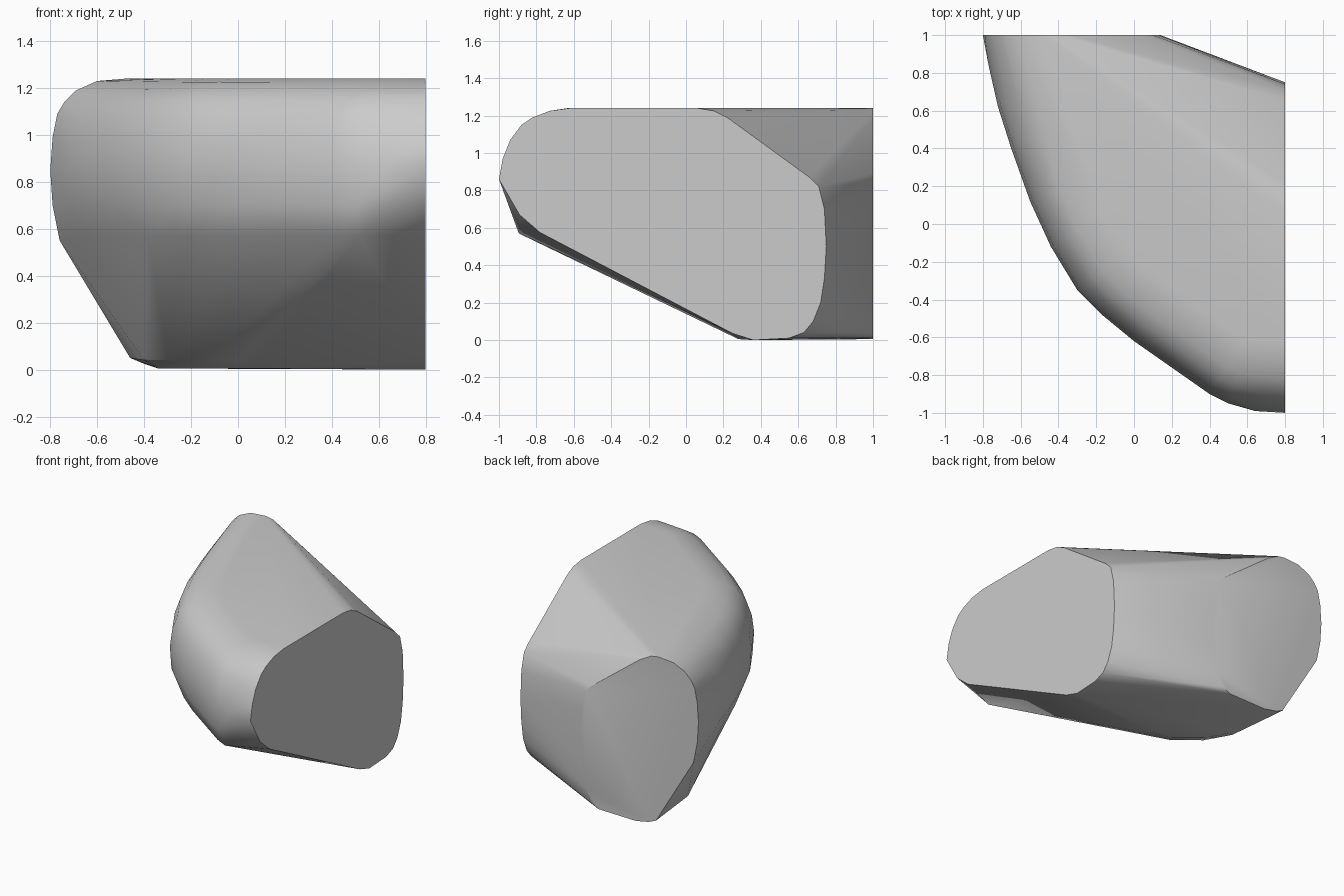
import bpy, bmesh, math
from mathutils import Vector

cube = bpy.data.objects.get("Cube")
if cube:
    bpy.data.objects.remove(cube, do_unlink=True)

grey = bpy.data.materials.new("plain_grey")
grey.use_nodes = True
colour = (0.6, 0.6, 0.6, 1)
grey.diffuse_color = colour
grey.node_tree.nodes["Principled BSDF"].inputs["Base Color"].default_value = colour

# Flat right-hand end, as (y, z)
side_end = [(-1, .86), (-.98, .97), (-.94, 1.07), (-.88, 1.15), (-.82, 1.19), (-.73, 1.225),
            (-.62, 1.24), (.06, 1.24), (.15, 1.225), (.22, 1.19), (.66, .87), (.71, .82),
            (.74, .7), (.75, .5), (.74, .33), (.72, .2), (.68, .1), (.63, .04), (.55, .01),
            (.36, 0), (.25, .035), (-.78, .575), (-.89, .67)]
# Flat back end, as (x, z)
back_end = [(-.8, .85), (-.79, .99), (-.77, 1.09), (-.74, 1.14), (-.69, 1.19), (-.6, 1.23),
            (-.48, 1.24), (-.42, 1.23), (-.33, 1.18), (.05, .89), (.1, .84), (.13, .7),
            (.14, .5), (.13, .3), (.11, .14), (.06, .04), (0, .01), (-.3, .005),
            (-.4, .025), (-.46, .05), (-.76, .55), (-.79, .7)]
# Curved outer wall in plan, its rounded section, and the inner bottom edge
wall = [(-.8, 1), (-.77, .84), (-.72, .62), (-.65, .4), (-.55, .12), (-.44, -.12),
        (-.3, -.35), (-.17, -.48), (0, -.62), (.2, -.76), (.4, -.9), (.5, -.95), (.64, -.99)]
section = [(0, .86), (.015, .98), (.05, 1.08), (.1, 1.15), (.17, 1.195), (.26, 1.225),
           (.34, 1.24), (.01, .7), (.06, .57)]
bottom_edge = [(-.4, .55), (-.3, .37), (-.13, .23), (0, .21)]

points = [Vector((.8, y, z)) for y, z in side_end]
points += [Vector((x, 1, z)) for x, z in back_end]
for i in range(1, len(wall) - 1):
    a, p, b = (Vector(wall[j]) for j in (i - 1, i, i + 1))
    along = (b - a).normalized()
    inward = Vector((-along.y, along.x))
    for inset, z in section:
        q = p + inward * inset
        points.append(Vector((q.x, q.y, z)))
points.append(Vector((*wall[-1], .88)))
for x, y in bottom_edge:
    points.append(Vector((x, y, .04)))
    points.append(Vector((x + .06, y + .07, .005)))

# Rounded corner block stretched over the two ends and the wall
bm = bmesh.new()
verts = [bm.verts.new(p) for p in points]
bmesh.ops.convex_hull(bm, input=verts)
bmesh.ops.delete(bm, geom=[v for v in bm.verts if not v.link_faces], context='VERTS')
bmesh.ops.dissolve_limit(bm, angle_limit=math.radians(1), verts=bm.verts[:], edges=bm.edges[:])
bmesh.ops.recalc_face_normals(bm, faces=bm.faces[:])
mesh = bpy.data.meshes.new("corner_block")
bm.to_mesh(mesh)
bm.free()
mesh.materials.append(grey)
block = bpy.data.objects.new("corner_block", mesh)
bpy.context.collection.objects.link(block)

bpy.context.view_layer.objects.active = block
block.select_set(True)
bpy.ops.object.shade_smooth_by_angle(angle=math.radians(30))
